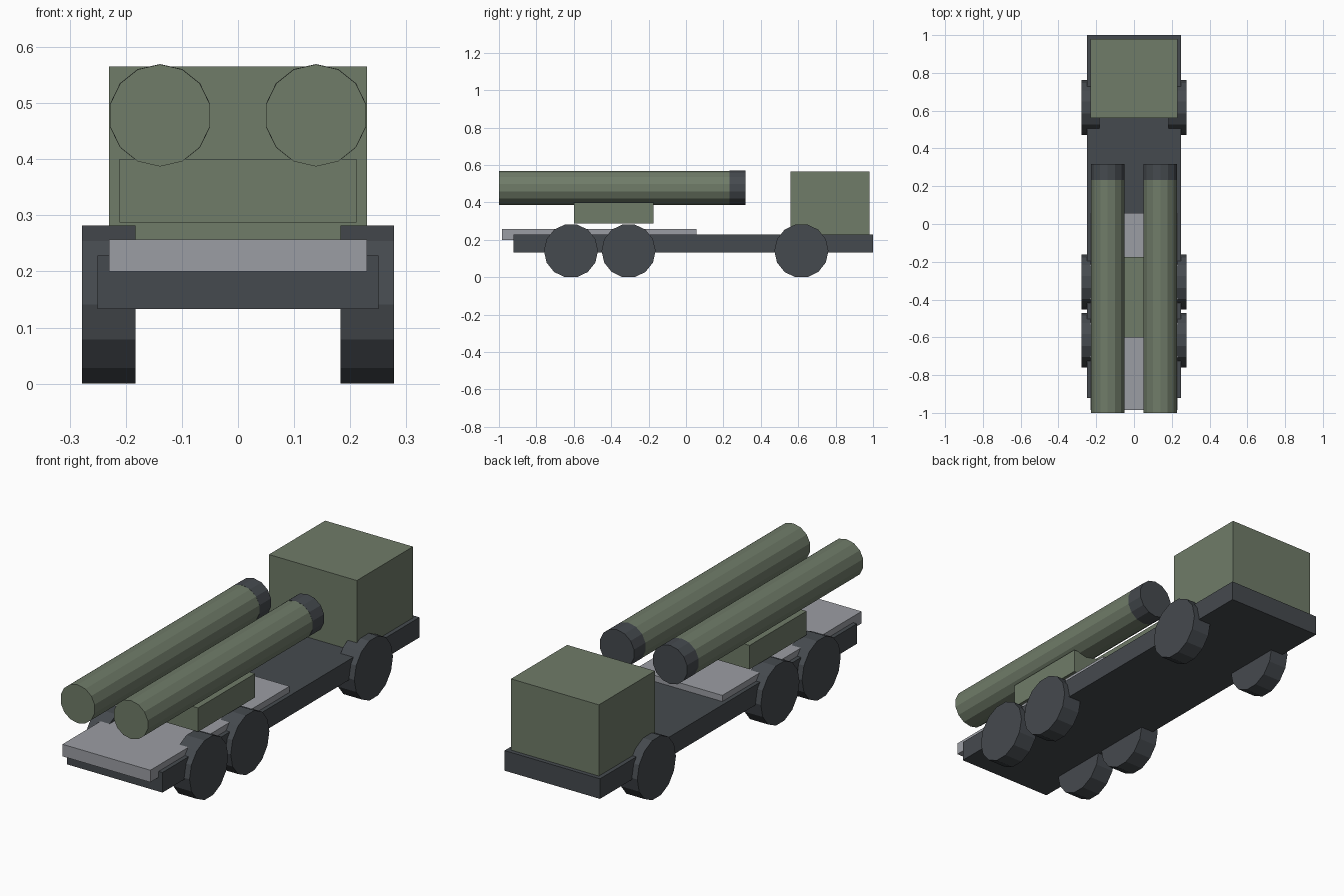
import bpy, bmesh
from math import sin, cos, pi
from mathutils import Vector

if "Cube" in bpy.data.objects:
    bpy.data.objects.remove(bpy.data.objects["Cube"])


def material(name, rgb):
    m = bpy.data.materials.new(name)
    m.diffuse_color = (*rgb, 1)
    m.use_nodes = True
    m.node_tree.nodes["Principled BSDF"].inputs["Base Color"].default_value = m.diffuse_color
    return m


olive = material("olive_paint", (0.16, 0.20, 0.14))
dark = material("dark_rubber", (0.06, 0.068, 0.077))
grey = material("deck_metal", (0.33, 0.34, 0.37))


def finish(name, bm, mat):
    bmesh.ops.recalc_face_normals(bm, faces=bm.faces)
    mesh = bpy.data.meshes.new(name)
    bm.to_mesh(mesh)
    bm.free()
    mesh.materials.append(mat)
    obj = bpy.data.objects.new(name, mesh)
    bpy.context.collection.objects.link(obj)
    return obj


def prism(name, points, direction, mat):
    """Closed outline extruded along a direction."""
    bm = bmesh.new()
    face = bm.faces.new([bm.verts.new(p) for p in points])
    ext = bmesh.ops.extrude_face_region(bm, geom=[face], use_keep_orig=True)
    moved = [v for v in ext["geom"] if isinstance(v, bmesh.types.BMVert)]
    bmesh.ops.translate(bm, verts=moved, vec=Vector(direction))
    return finish(name, bm, mat)


def box(name, half_x, y0, y1, z0, z1, mat):
    outline = [(-half_x, y0, z0), (half_x, y0, z0), (half_x, y1, z0), (-half_x, y1, z0)]
    return prism(name, outline, (0, 0, z1 - z0), mat)


SIDES = 14


def tube(name, x, z, r, y0, y1, mat):
    # Point-up polygon running along y
    ring = [(x + r * sin(2 * pi * i / SIDES), y0, z + r * cos(2 * pi * i / SIDES))
            for i in range(SIDES)]
    return prism(name, ring, (0, y1 - y0, 0), mat)


def wheel(name, x0, x1, y, mat):
    # Flat-bottomed polygon resting on the ground
    r = 0.1446
    z = r * cos(pi / SIDES)
    ring = [(x0, y + r * cos(2 * pi * i / SIDES), z + r * sin(2 * pi * i / SIDES))
            for i in range(SIDES)]
    return prism(name, ring, (x1 - x0, 0, 0), mat)


# Chassis, cab, rear deck and launcher support
box("chassis", 0.25, -0.922, 1.0, 0.133, 0.228, dark)
box("cab", 0.23, 0.56, 0.98, 0.228, 0.565, olive)
box("rear_deck", 0.23, -0.984, 0.057, 0.20, 0.257, grey)
box("tube_support", 0.211, -0.60, -0.174, 0.287, 0.40, olive)

# Mirrored launch tubes with dark end caps, and three axles of wheels
for side, s in (("left", -1), ("right", 1)):
    tube(f"launch_tube_{side}", s * 0.139, 0.478, 0.091, -1.0, 0.27, olive)
    tube(f"tube_cap_{side}", s * 0.139, 0.478, 0.0915, 0.232, 0.318, dark)
    for axle, y in (("front", 0.617), ("middle", -0.307), ("rear", -0.615)):
        wheel(f"wheel_{axle}_{side}", s * 0.183, s * 0.278, y, dark)
